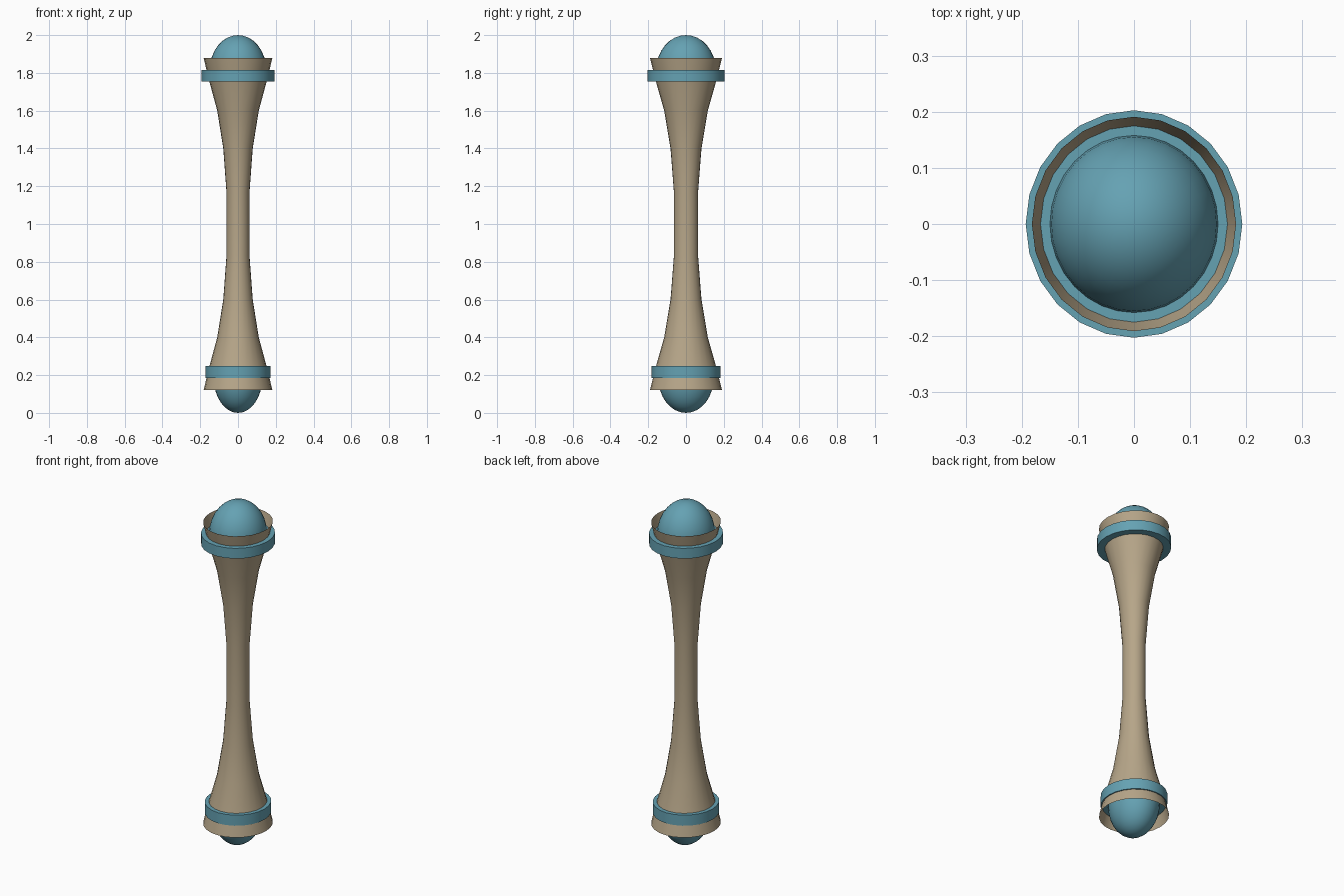
import bpy, bmesh
from math import cos, sin, pi, radians

if "Cube" in bpy.data.objects:
    bpy.data.objects.remove(bpy.data.objects["Cube"])

SIDES = 24
STRETCH = 1.05  # the cross-section is slightly longer in y


def material(name, rgb):
    m = bpy.data.materials.new(name)
    m.diffuse_color = (*rgb, 1)
    m.use_nodes = True
    m.node_tree.nodes["Principled BSDF"].inputs["Base Color"].default_value = m.diffuse_color
    return m


tan = material("tan", (0.47, 0.38, 0.25))
teal = material("teal", (0.13, 0.36, 0.45))


def finish(bm, name, mat):
    bmesh.ops.recalc_face_normals(bm, faces=bm.faces)
    me = bpy.data.meshes.new(name)
    bm.to_mesh(me)
    bm.free()
    ob = bpy.data.objects.new(name, me)
    bpy.context.collection.objects.link(ob)
    me.materials.append(mat)
    bpy.ops.object.select_all(action='DESELECT')
    bpy.context.view_layer.objects.active = ob
    ob.select_set(True)
    bpy.ops.object.shade_smooth_by_angle(angle=radians(30))
    return ob


def lathe(name, profile, mat, capped):
    """Skin elliptical rings given as (radius, z)."""
    bm = bmesh.new()
    rings = [[bm.verts.new((r * cos(2 * pi * i / SIDES),
                            r * STRETCH * sin(2 * pi * i / SIDES), z))
              for i in range(SIDES)] for r, z in profile]
    for a, b in zip(rings, rings[1:]):
        for i in range(SIDES):
            j = (i + 1) % SIDES
            bm.faces.new((a[i], a[j], b[j], b[i]))
    if capped:
        bm.faces.new(rings[0])
        bm.faces.new(rings[-1])
    return finish(bm, name, mat)


def knob(name, radii, z, mat):
    bm = bmesh.new()
    bmesh.ops.create_uvsphere(bm, u_segments=32, v_segments=16, radius=1)
    bmesh.ops.scale(bm, vec=radii, verts=bm.verts)
    bmesh.ops.translate(bm, vec=(0, 0, z), verts=bm.verts)
    return finish(bm, name, mat)


# Waisted shaft, open at both flared ends, symmetric about z = 1
upper = [(0.061, 1.17), (0.078, 1.4), (0.11, 1.6), (0.156, 1.77), (0.182, 1.88)]
lower = [(r, 2 - z) for r, z in reversed(upper)]
lathe("shaft", lower + upper, tan, False)

# Collar bands near each end
lathe("upper_band", [(0.193, 1.755), (0.193, 1.815)], teal, True)
lathe("lower_band", [(0.173, 0.185), (0.173, 0.247)], teal, True)

# Rounded knobs set into the flared ends
knob("top_knob", (0.15, 0.158, 0.187), 1.813, teal)
knob("bottom_knob", (0.129, 0.147, 0.187), 0.187, teal)
